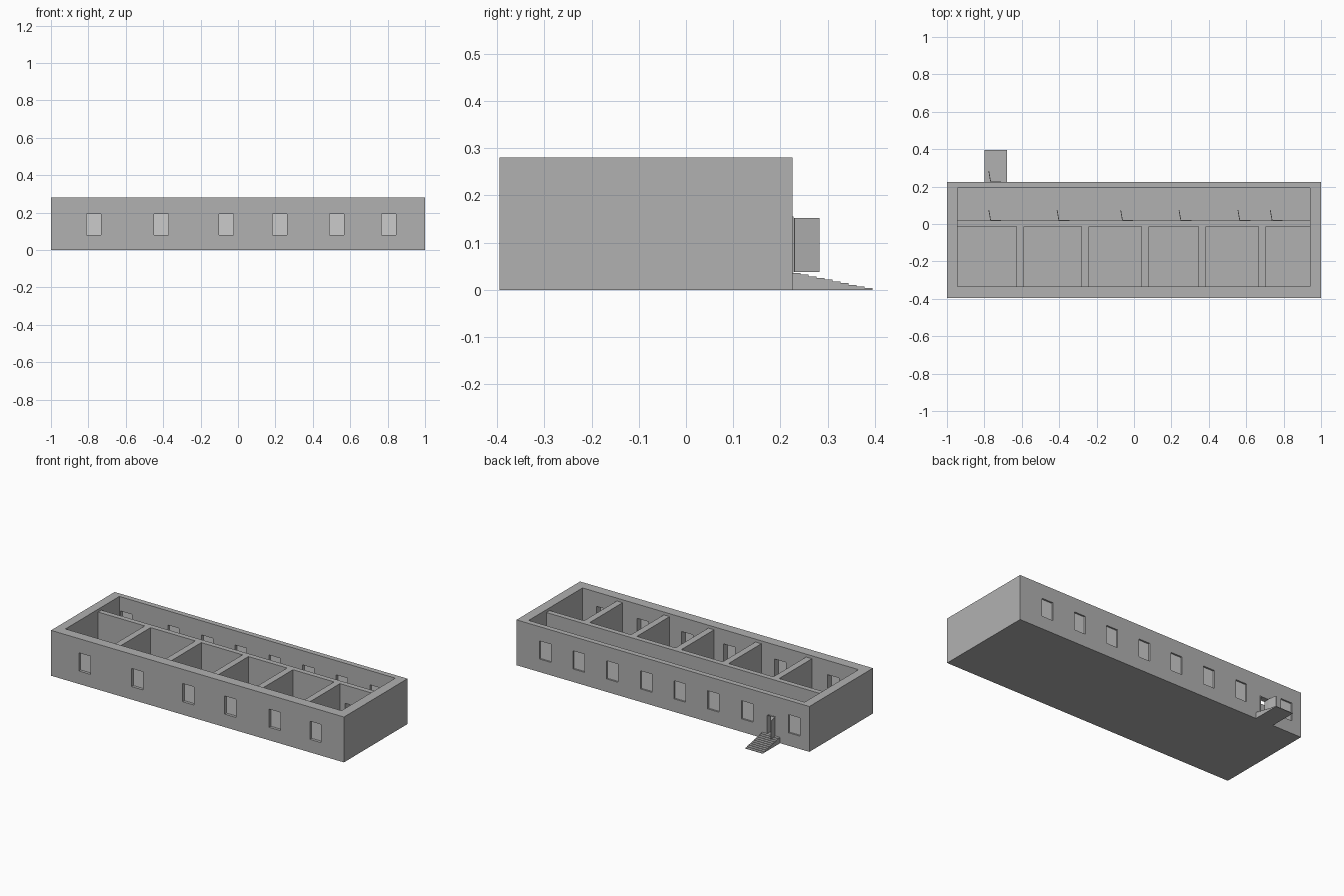
import bpy, bmesh, math
from mathutils import Matrix

if "Cube" in bpy.data.objects:
    bpy.data.objects.remove(bpy.data.objects["Cube"])

FLOOR, TOP, INNER_TOP, DOOR_TOP = 0.037, 0.28, 0.262, 0.153


def material(name, v):
    m = bpy.data.materials.new(name)
    m.diffuse_color = (v, v, v, 1)
    m.use_nodes = True
    m.node_tree.nodes["Principled BSDF"].inputs["Base Color"].default_value = m.diffuse_color
    return m


wall_grey = material("wall_grey", 0.44)
pane_grey = material("pane_grey", 0.8)


def add_object(name, bm, mat):
    me = bpy.data.meshes.new(name)
    bm.to_mesh(me)
    bm.free()
    me.materials.append(mat)
    ob = bpy.data.objects.new(name, me)
    bpy.context.collection.objects.link(ob)
    return ob


def boxes(name, items, mat=wall_grey):
    """One object made of boxes given as (x0, x1, y0, y1, z0, z1)."""
    bm = bmesh.new()
    for x0, x1, y0, y1, z0, z1 in items:
        m = Matrix.Translation(((x0 + x1) / 2, (y0 + y1) / 2, (z0 + z1) / 2))
        m = m @ Matrix.Diagonal((x1 - x0, y1 - y0, z1 - z0, 1))
        bmesh.ops.create_cube(bm, size=1, matrix=m)
    return add_object(name, bm, mat)


def cut(target, name, items):
    cutter = boxes(name, items)
    cutter.hide_render = True
    cutter.hide_viewport = True
    mod = target.modifiers.new(name, 'BOOLEAN')
    mod.operation = 'DIFFERENCE'
    mod.solver = 'EXACT'
    mod.object = cutter


front_x = [-0.771, -0.411, -0.062, 0.224, 0.528, 0.806]
back_x = [0.805, 0.575, 0.345, 0.115, -0.115, -0.345, -0.575, -0.898]
door_x = [-0.77, -0.405, -0.065, 0.247, 0.562, 0.735]   # hinge side
W, Z0, Z1, DW = 0.039, 0.08, 0.192, 0.06

# outer shell with floor slab
shell = boxes("outer_walls", [(-1, 1, -0.395, 0.225, 0, TOP)])
cut(shell, "room_cutter", [(-0.945, 0.94, -0.333, 0.192, FLOOR, 0.4)])
cut(shell, "window_cutter",
    [(x - W, x + W, -0.45, -0.28, Z0, Z1) for x in front_x] +
    [(x - W, x + W, 0.15, 0.28, Z0, Z1) for x in back_x] +
    [(-0.77, -0.77 + DW, 0.15, 0.28, FLOOR, DOOR_TOP)])

# corridor wall with door openings
corridor = boxes("corridor_wall", [(-0.945, 0.94, -0.014, 0.018, FLOOR, INNER_TOP)])
cut(corridor, "door_cutter",
    [(x, x + DW, -0.08, 0.08, FLOOR, DOOR_TOP) for x in door_x])

# room partitions
boxes("room_partitions", [(x - 0.02, x + 0.02, -0.333, -0.014, FLOOR, INNER_TOP)
                          for x in (-0.607, -0.261, 0.061, 0.365, 0.686)])

# window panes
boxes("window_panes",
      [(x - W, x + W, -0.378, -0.373, Z0, Z1) for x in front_x] +
      [(x - W, x + W, 0.210, 0.215, Z0, Z1) for x in back_x], pane_grey)

# door frames and leaves standing open
for i, (x, y) in enumerate([(x, 0.018) for x in door_x] + [(-0.77, 0.225)]):
    boxes(f"door_frame_{i}", [
        (x, x + 0.004, y - 0.032, y + 0.003, FLOOR, DOOR_TOP + 0.002),
        (x + DW - 0.004, x + DW, y - 0.032, y + 0.003, FLOOR, DOOR_TOP + 0.002),
        (x + 0.004, x + DW - 0.004, y - 0.032, y + 0.003, DOOR_TOP - 0.003, DOOR_TOP + 0.002)])
    leaf = boxes(f"door_leaf_{i}", [(0, 0.054, -0.002, 0.002, 0, DOOR_TOP - FLOOR - 0.002)])
    leaf.location = (x + 0.003, y + 0.004, FLOOR + 0.001)
    leaf.rotation_euler.z = math.radians(100)

# entrance steps as one stepped profile
N, Y0, Y1, H = 10, 0.225, 0.395, 0.036
profile = [(Y0, 0), (Y1, 0)]
for i in range(N):
    z = H * (i + 1) / N
    profile += [(Y1 - (Y1 - Y0) * i / N, z), (Y1 - (Y1 - Y0) * (i + 1) / N, z)]
bm = bmesh.new()
face = bm.faces.new([bm.verts.new((-0.80, y, z)) for y, z in profile])
ext = bmesh.ops.extrude_face_region(bm, geom=[face])
bmesh.ops.translate(bm, vec=(0.12, 0, 0),
                    verts=[g for g in ext["geom"] if isinstance(g, bmesh.types.BMVert)])
bmesh.ops.recalc_face_normals(bm, faces=bm.faces)
add_object("entrance_steps", bm, wall_grey)
